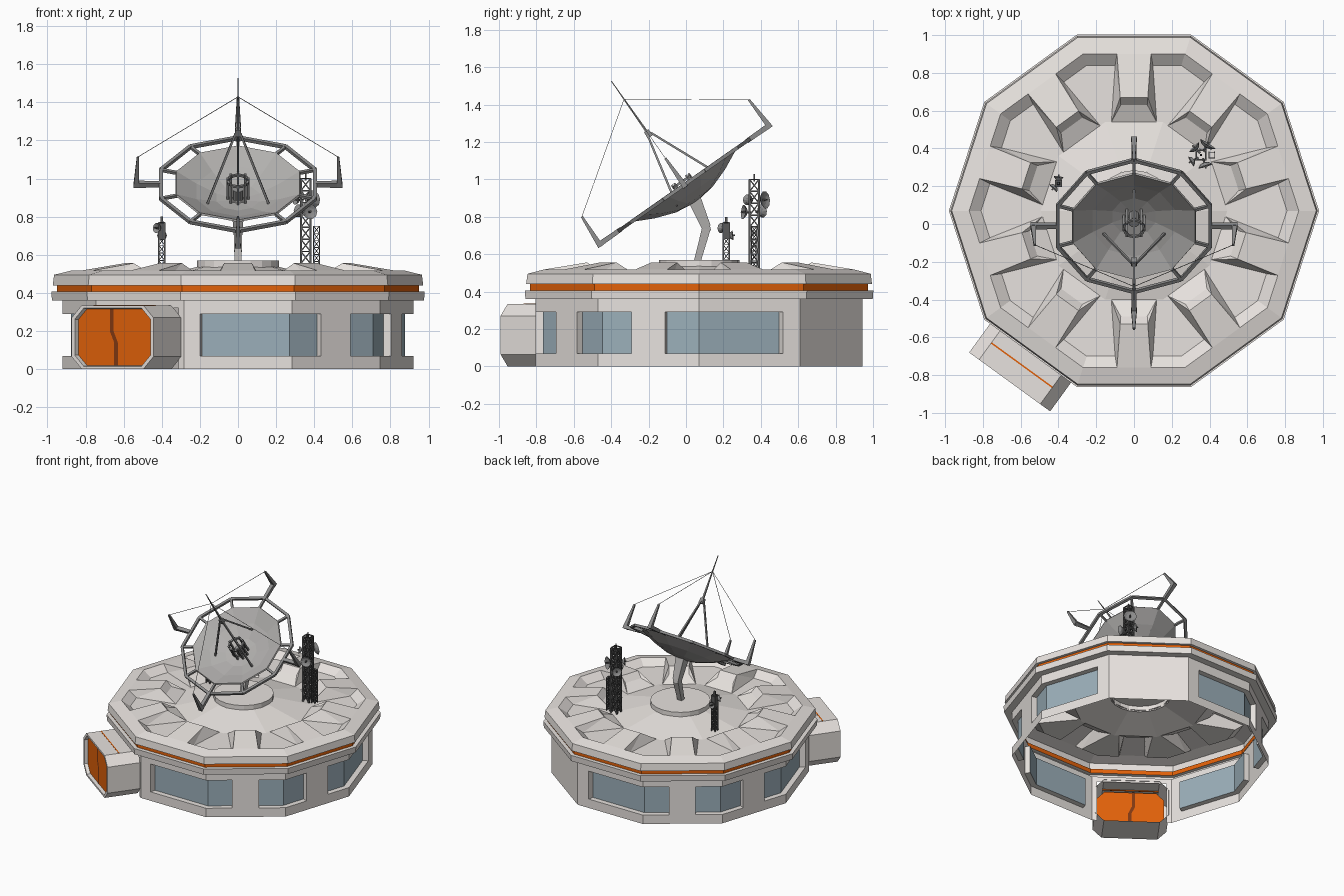
import bpy, math
from math import sin, cos, pi, radians
from mathutils import Vector, Matrix

if "Cube" in bpy.data.objects:
    bpy.data.objects.remove(bpy.data.objects["Cube"])

def mat(name, r, g, b):
    m = bpy.data.materials.new(name)
    m.diffuse_color = (r, g, b, 1)
    m.use_nodes = True
    m.node_tree.nodes["Principled BSDF"].inputs["Base Color"].default_value = m.diffuse_color
    return m

HULL = mat("warm light grey", 0.81, 0.77, 0.74)
GLASS = mat("blue grey glass", 0.33, 0.43, 0.49)
ORANGE = mat("orange", 0.76, 0.12, 0.003)
SEAM = mat("dark orange", 0.22, 0.04, 0.006)
DISH = mat("dish grey", 0.44, 0.43, 0.42)
METAL = mat("metal grey", 0.26, 0.26, 0.26)
DARK = mat("dark mast grey", 0.10, 0.10, 0.10)
CEN = Matrix.Translation((0, 0.07, 0))      # building centre

def mesh(name, verts, faces, mats, idx=None, mx=Matrix()):
    me = bpy.data.meshes.new(name)
    me.from_pydata([mx @ Vector(v) for v in verts], [], faces)
    for m in mats:
        me.materials.append(m)
    if idx:
        for p, i in zip(me.polygons, idx):
            p.material_index = i
    me.validate()
    ob = bpy.data.objects.new(name, me)
    bpy.context.collection.objects.link(ob)
    return ob

def lathe(name, prof, n, mats, seg_mat=None, mx=Matrix(), phase=0.0):
    """Revolve (radius, height) points into n flat sides."""
    v = [(r * cos(phase + 2 * pi * k / n), r * sin(phase + 2 * pi * k / n), z)
         for r, z in prof for k in range(n)]
    f, idx = [], []
    for s in range(len(prof) - 1):
        for k in range(n):
            a, b = s * n + k, s * n + (k + 1) % n
            f.append((a, b, b + n, a + n))
            idx.append((seg_mat or {}).get(s, 0))
    return mesh(name, v, f, mats, idx, mx)

def beams(name, parts, m, mx=Matrix()):
    """Tapered square bars, each (start, end, start width, end width)."""
    v, f = [], []
    for p, q, w0, w1 in parts:
        p, q = Vector(p), Vector(q)
        d = (q - p).normalized()
        x = d.cross(Vector((1, 0, 0)) if abs(d.x) < 0.7 else Vector((0, 1, 0))).normalized()
        y = d.cross(x)
        o = len(v)
        for c, w in ((p, w0 / 2), (q, w1 / 2)):
            v += [c + x * i * w + y * j * w for i, j in ((-1, -1), (1, -1), (1, 1), (-1, 1))]
        f += [(o + 3, o + 2, o + 1, o), (o + 4, o + 5, o + 6, o + 7)]
        f += [(o + i, o + (i + 1) % 4, o + 4 + (i + 1) % 4, o + 4 + i) for i in range(4)]
    return mesh(name, v, f, [m], None, mx)

# ---- outer wall with recessed windows wrapping the corners
def wall():
    R, S = 0.92, 0.953
    both = [(0, .33), (.665, 1)]
    wins = {0: [(0, .83)], 2: [(.17, 1)], 3: both, 4: both, 5: [(0, .85)],
            7: [(.15, 1)], 8: both, 9: both}
    v, f, idx = [], [], []

    def quad(pts, m):
        f.append(tuple(range(len(v), len(v) + 4)))
        v.extend(pts)
        idx.append(m)

    for k in range(10):
        a, b = [Vector((R * cos(pi * j / 5), R * sin(pi * j / 5), 0)) for j in (k, k + 1)]
        P = lambda t, z, s=1.0: (a.lerp(b, t) * s) + Vector((0, 0, z))
        rect = lambda t0, t1, z0, z1, s=1.0: [P(t0, z0, s), P(t1, z0, s), P(t1, z1, s), P(t0, z1, s)]
        if k == 6:                                   # doorway opening
            for c in ((0, .06, 0, .36), (.94, 1, 0, .36), (.06, .94, .32, .36)):
                quad(rect(*c), 0)
            continue
        quad(rect(0, 1, 0, .07), 0)
        quad(rect(0, 1, .29, .36), 0)
        last = 0
        for t0, t1 in wins.get(k, []):
            if t0 > last:
                quad(rect(last, t0, .07, .29), 0)
            last = t1
            quad(rect(t0, t1, .07, .29, S), 1)       # glass
            quad([P(t0, .07), P(t1, .07), P(t1, .07, S), P(t0, .07, S)], 0)
            quad([P(t0, .29, S), P(t1, .29, S), P(t1, .29), P(t0, .29)], 0)
            for t in (t0, t1):
                if 0 < t < 1:
                    quad([P(t, .07), P(t, .07, S), P(t, .29, S), P(t, .29)], 0)
        if last < 1:
            quad(rect(last, 1, .07, .29), 0)
    mesh("window_wall", v, f, [HULL, GLASS], idx, CEN)
wall()

# ---- rim with orange band, and central pad
lathe("roof_rim", [(.92, .36), (.976, .36), (.98, .407), (.95, .407), (.95, .44), (.972, .44),
      (.965, .495)], 10, [HULL, ORANGE], {3: 1}, CEN)
lathe("roof_pad", [(.215, .525), (.215, .57), (.001, .57)], 20, [HULL], None, CEN)

# ---- roof: ten equal sectors, each a raised rib between two sunken wedges
T = math.tan(pi / 10)
half = [(.9178, .495), (.83, .518), (.77, .472), (.47, .472), (.205, .536)]     # sector edge
rib = [(.83, .09, .518), (.60, .073, .556), (.56, .07, .512), (.47, .12, .472), (.77, .1, .472)]
sv = []
for s in (-1, 1):
    sv += [(n, s * n * T, z) for n, z in half] + [(n, s * t, z) for n, t, z in rib]
sf = [(0, 10, 11, 15, 5, 1),                                       # rim slope
      (5, 15, 16, 6), (6, 16, 17, 7), (7, 17, 18, 8),              # rib top, step, foot
      (3, 8, 18, 13, 14, 4)]                                       # inner cone
for o in (0, 10):
    side = [(1 + o, 5 + o, 9 + o, 2 + o), (2 + o, 9 + o, 8 + o, 3 + o),
            (5 + o, 6 + o, 9 + o), (9 + o, 6 + o, 8 + o), (6 + o, 7 + o, 8 + o)]
    sf += [tuple(reversed(q)) for q in side] if o else side
for k in range(10):
    mesh("roof_sector", sv, sf, [HULL], None, CEN @ Matrix.Rotation(radians(18 + 36 * k), 4, 'Z'))

# ---- entrance block: local x points outward, y runs along the wall
DOOR = CEN @ Matrix.Rotation(radians(234), 4, 'Z')

def octagon(n, w, z0, z1, c):
    return [(n, -w + c, z0), (n, w - c, z0), (n, w, z0 + c), (n, w, z1 - c),
            (n, w - c, z1), (n, -w + c, z1), (n, -w, z1 - c), (n, -w, z0 + c)]

def loft(name, loops, m, caps=False):
    v = [p for l in loops for p in l]
    f = [(o * 8 + (i + 1) % 8, o * 8 + 8 + (i + 1) % 8, o * 8 + 8 + i, o * 8 + i)
         for o in range(len(loops) - 1) for i in range(8)]
    if caps:
        e = len(v) - 8
        f += [tuple(range(7, -1, -1)), tuple(range(e, e + 8))]
    mesh(name, v, f, [m], None, DOOR)

loft("entrance_block", [octagon(.87, .265, 0, .335, .065), octagon(1.12, .265, 0, .335, .065),
     octagon(1.12, .245, .015, .32, .058), octagon(1.08, .24, .02, .315, .055)], HULL)
loft("entrance_door", [octagon(1.01, .24, .02, .315, .055), octagon(1.095, .24, .02, .315, .055)], ORANGE, True)
beams("entrance_roof_stripe", [((1.01, -.2, .3325), (1.01, .2, .3325), .008, .008)], ORANGE, DOOR)
seam = [(-.022, .315), (-.022, .20), (.006, .14), (.006, .02)]
for n in (1.098, 1.007):
    v = [(n, t + s, z) for t, z in seam for s in (-.012, .012)]
    mesh("door_seam", v, [(2 * i, 2 * i + 2, 2 * i + 3, 2 * i + 1) for i in range(3)], [SEAM], None, DOOR)

# ---- main dish, tilted towards the front
TILT = Matrix.Translation((0, -.01, .97)) @ Matrix.Rotation(radians(35), 4, 'X')
pol = lambda r, deg, h: (r * cos(radians(deg)), r * sin(radians(deg)), h)
lathe("dish_bowl", [(.001, -.112), (.12, -.095), (.23, -.056), (.345, .0), (.34, .01), (.23, -.045),
      (.12, -.084), (.001, -.1)], 10, [DISH], None, TILT, pi / 2)
ring = []
for k in range(10):
    a = 90 + 36 * k
    ring.append((pol(.425, a, 0), pol(.425, a + 36, 0), .019, .019))
    ring.append((pol(.335, a, 0), pol(.43, a, 0), .016, .016))
beams("dish_ring", ring, METAL, TILT)
arms, wires = [], []
for a, r in ((0, .54), (90, .56), (180, .54), (270, .56)):
    arms.append((pol(.41, a, 0), pol(r, a, 0), .024, .028))
    arms.append((pol(r - .006, a, -.014), pol(r - .015, a, .175), .03, .012))
    wires.append((pol(r - .015, a, .175), (0, 0, .56), .0025, .0025))
beams("dish_arms", arms, METAL, TILT)
beams("dish_wires", wires, METAL, TILT)
beams("feed_tripod", [(pol(.19, a, -.07), pol(.015, a, .33), .012, .011) for a in (90, 210, 330)], METAL, TILT)
beams("feed_horn", [((0, 0, .315), (0, 0, .355), .034, .028), ((0, 0, .355), (0, 0, .68), .013, .004)], METAL, TILT)
lathe("dish_hub", [(.03, -.1), (.03, -.03), (.001, -.03)], 10, [METAL], None, TILT)
lathe("hub_ring", [(.048, .015), (.06, .015), (.06, .028), (.048, .028), (.048, .015)], 12, [METAL], None, TILT)
beams("hub_posts", [(pol(.054, 45 * k, -.1), pol(.054, 45 * k, .038), .012, .012) for k in range(8)], METAL, TILT)
beams("dish_pole", [((0, .06, .56), (0, .108, .735), .036, .046), ((0, .108, .745), (0, .045, .895), .05, .07),
      ((0, .115, .72), (0, .1, .76), .042, .048)], DISH)

# ---- lattice masts
def mast(name, x, y, w, z0, z1, n):
    c = [(x + i * w / 2, y + j * w / 2) for i, j in ((-1, -1), (1, -1), (1, 1), (-1, 1))]
    parts = [((*p, z0), (*p, z1), w * .2, w * .2) for p in c]
    h = (z1 - z0) / n
    for s in range(n):
        za, zb = z0 + s * h, z0 + s * h + h
        for i in range(4):
            p, q = c[i], c[(i + 1) % 4]
            for a, b in ((za, zb), (zb, za), (zb, zb)):
                parts.append(((*p, a), (*q, b), w * .13, w * .13))
    beams(name, parts, DARK)

mast("tall_mast", .355, .365, .05, .49, 1.0, 8)
mast("side_mast", .412, .365, .03, .49, .75, 7)
mast("small_mast", -.40, .215, .032, .49, .77, 7)
beams("mast_tops", [((.355, .365, .99), (.355, .365, 1.03), .01, .006),
      ((-.40, .215, .68), (-.40, .215, .765), .038, .038),
      ((-.40, .215, .76), (-.40, .215, .80), .018, .012)], DARK)

# ---- small dishes on the masts: position, facing direction, radius
for x, y, z, d, r in ((.385, .415, .89, (.5, .8, .1), .048), (.375, .315, .825, (.3, -1, .1), .04),
                      (.325, .40, .83, (-.7, .7, .1), .036), (.31, .335, .89, (-.9, -.5, .1), .03),
                      (-.42, .195, .74, (-.7, -.7, .1), .028), (-.40, .24, .70, (.1, 1, .1), .026)):
    d = Vector(d).normalized()
    mx = Matrix.Translation((x, y, z)) @ d.to_track_quat('Z', 'Y').to_matrix().to_4x4()
    lathe("mast_dish", [(.001, -.012), (r * .6, -.006), (r, .01), (r * .6, 0), (.001, -.006)], 10, [METAL], None, mx)
    beams("mast_dish_stem", [((0, 0, -.035), (0, 0, .022), .012, .008)], DARK, mx)
